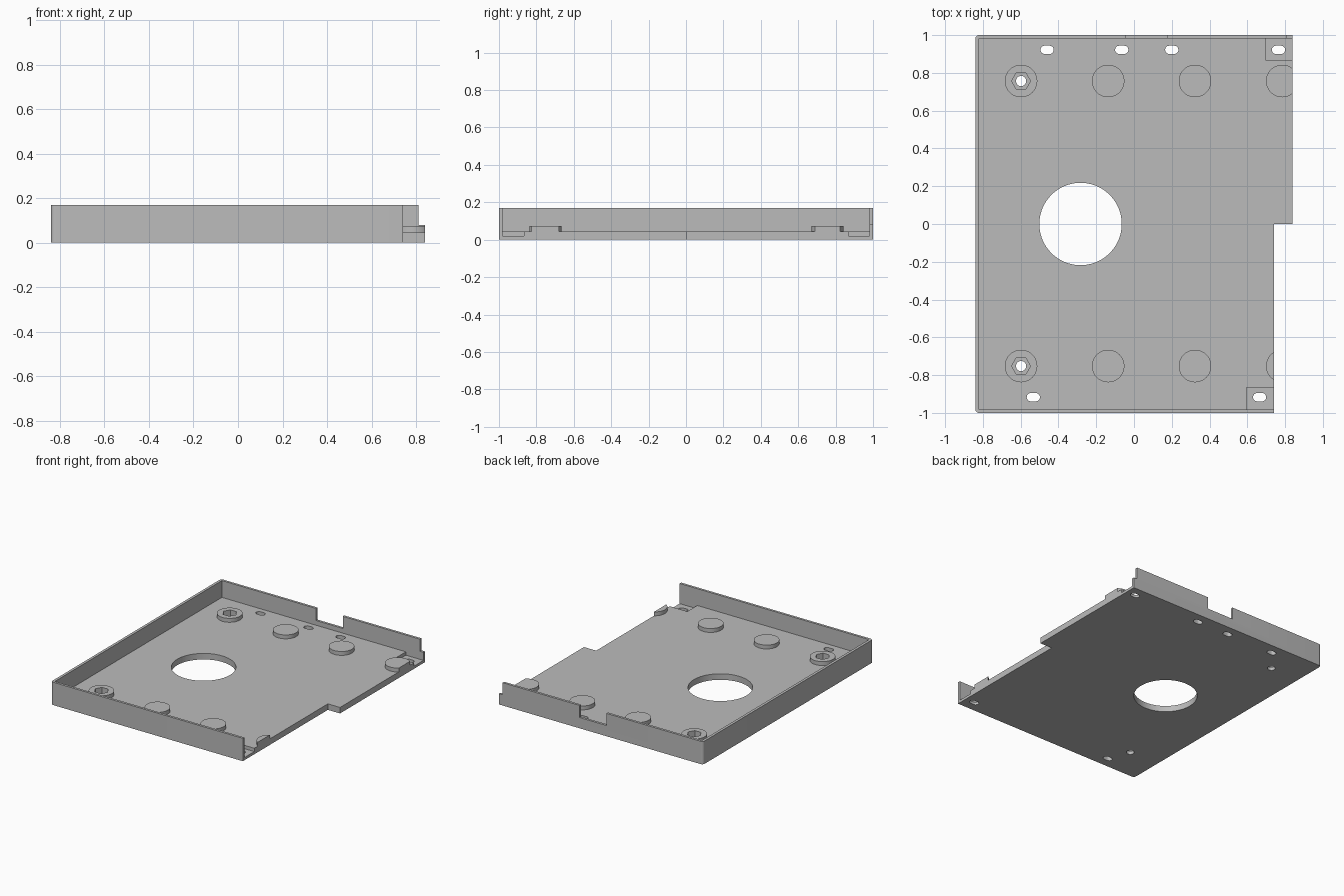
import bpy, bmesh, math

if "Cube" in bpy.data.objects:
    bpy.data.objects.remove(bpy.data.objects["Cube"])

FLOOR, RIM, BOSS_TOP = 0.045, 0.17, 0.074
BACK_EDGE, FRONT_EDGE = 0.84, 0.74

grey = bpy.data.materials.new("plain grey")
grey.use_nodes = True
grey.diffuse_color = (0.5, 0.5, 0.5, 1)
grey.node_tree.nodes["Principled BSDF"].inputs["Base Color"].default_value = (0.5, 0.5, 0.5, 1)


def prism(name, outline, z0, z1):
    """Extrude a flat outline from z0 to z1."""
    bm = bmesh.new()
    face = bm.faces.new([bm.verts.new((x, y, z0)) for x, y in outline])
    side = bmesh.ops.extrude_face_region(bm, geom=[face])["geom"]
    bmesh.ops.translate(bm, vec=(0, 0, z1 - z0),
                        verts=[v for v in side if isinstance(v, bmesh.types.BMVert)])
    bmesh.ops.recalc_face_normals(bm, faces=bm.faces)
    mesh = bpy.data.meshes.new(name)
    bm.to_mesh(mesh)
    bm.free()
    mesh.materials.append(grey)
    obj = bpy.data.objects.new(name, mesh)
    bpy.context.collection.objects.link(obj)
    return obj


def arc(x, y, r, start=0, sweep=360, steps=64):
    count = steps if sweep == 360 else steps + 1
    angles = [math.radians(start + sweep * i / steps) for i in range(count)]
    return [(x + r * math.cos(a), y + r * math.sin(a)) for a in angles]


def rect(x0, x1, y0, y1):
    return [(x0, y0), (x1, y0), (x1, y1), (x0, y1)]


def slot(x, y):
    return arc(x + 0.013, y, 0.022, -90, 180, 12) + arc(x - 0.013, y, 0.022, 90, 180, 12)


def cut(target, outline, z0, z1):
    """Subtract a prism from the target and discard the cutter."""
    cutter = prism("cutter", outline, z0, z1)
    cutter.hide_render = True
    mod = target.modifiers.new("cut", 'BOOLEAN')
    mod.operation, mod.solver, mod.object = 'DIFFERENCE', 'EXACT', cutter
    bpy.context.view_layer.objects.active = target
    bpy.ops.object.modifier_apply(modifier=mod.name)
    bpy.data.objects.remove(cutter)


# Tray with rounded left corners and a stepped right edge
outline = (arc(-0.82, -0.98, 0.02, 180, 90, 8)
           + [(FRONT_EDGE, -1), (FRONT_EDGE, 0), (BACK_EDGE, 0), (BACK_EDGE, 1)]
           + arc(-0.82, 0.98, 0.02, 90, 90, 8))
tray = prism("tray", outline, 0, RIM)
cut(tray, rect(-0.82, 1, -0.982, 0.982), FLOOR, 0.3)

# Back wall notch and lowered wall end
cut(tray, rect(-0.045, 0.175, 0.9, 1.1), 0.08, 0.3)
cut(tray, rect(0.81, 1, 0.9, 1.1), 0.08, 0.3)

# Corner pockets
cut(tray, rect(0.695, 1, 0.868, 0.982), 0.02, 0.1)
cut(tray, rect(0.595, 0.9, -0.982, -0.865), 0.02, 0.1)

# Large opening and mounting slots
cut(tray, arc(-0.283, 0, 0.218, steps=96), -0.1, 0.1)
for x in (-0.46, -0.065, 0.2, 0.765):
    cut(tray, slot(x, 0.922), -0.1, 0.1)
for x in (-0.533, 0.665):
    cut(tray, slot(x, -0.917), -0.1, 0.1)

# Round bosses, the right ones trimmed to the tray edge
parts = [tray]
for row, y, edge in (("back", 0.757, BACK_EDGE), ("front", -0.752, FRONT_EDGE)):
    for i, x in enumerate((-0.598, -0.137, 0.323, 0.785)):
        ring = [p for p in arc(x, y, 0.086) if p[0] < edge]
        if x + 0.086 > edge:
            h = math.sqrt(0.086 ** 2 - (edge - x) ** 2)
            ring = [p for p in arc(x, y, 0.086, 0.01) if p[0] < edge]
            ring.sort(key=lambda p: math.atan2(p[1] - y, p[0] - x) % math.tau)
            ring = [(edge, y + h)] + ring + [(edge, y - h)]
        boss = prism(f"{row}_boss_{i + 1}", ring, FLOOR, BOSS_TOP)
        parts.append(boss)
        # Screw hole with hexagonal nut recess
        if i == 0:
            for part in (tray, boss):
                cut(part, arc(x, y, 0.027, steps=32), -0.1, 0.2)
                cut(part, arc(x, y, 0.05, steps=6), 0.025, 0.2)

# Smooth round walls, keep the edges sharp
bpy.ops.object.select_all(action='DESELECT')
for part in parts:
    part.select_set(True)
bpy.context.view_layer.objects.active = tray
bpy.ops.object.shade_smooth_by_angle(angle=math.radians(30))
